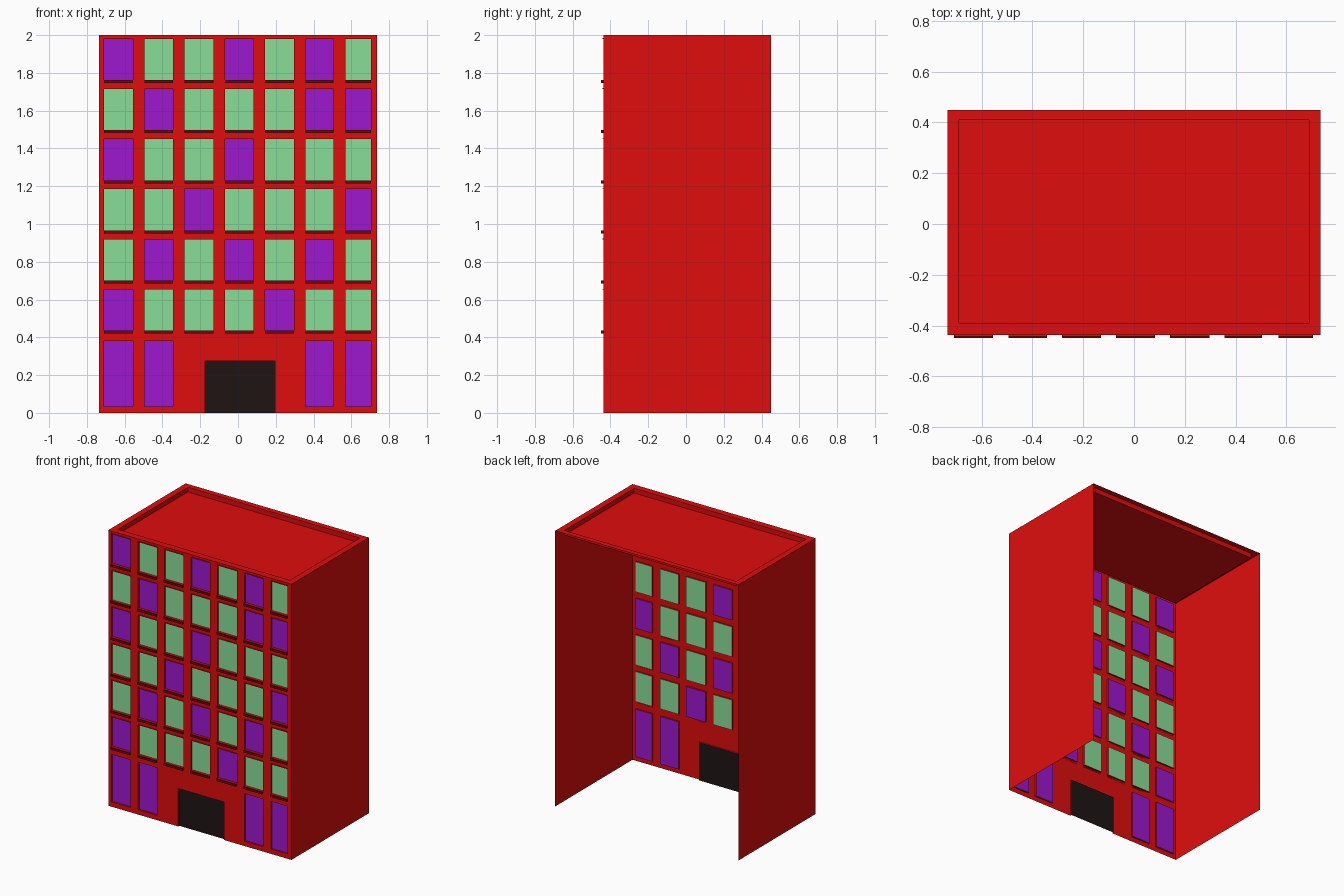
import bpy

if "Cube" in bpy.data.objects:
    bpy.data.objects.remove(bpy.data.objects["Cube"])

W, FRONT, BACK, TOP = 0.735, -0.437, 0.45, 2.0
RECESS = 0.012


def material(name, rgb):
    m = bpy.data.materials.new(name)
    m.diffuse_color = (*rgb, 1)
    m.use_nodes = True
    m.node_tree.nodes["Principled BSDF"].inputs["Base Color"].default_value = m.diffuse_color
    return m


RED = material("red_wall", (0.74, 0.004, 0.004))
DARK = material("dark_sill", (0.16, 0.002, 0.002))
PURPLE = material("purple_glass", (0.34, 0.009, 0.63))
GREEN = material("green_glass", (0.25, 0.73, 0.31))
BLACK = material("door_black", (0.013, 0.007, 0.007))


def build(name, quads, mat):
    verts = [v for q in quads for v in q]
    faces = [tuple(range(4 * i, 4 * i + 4)) for i in range(len(quads))]
    me = bpy.data.meshes.new(name)
    me.from_pydata(verts, [], faces)
    me.materials.append(mat)
    ob = bpy.data.objects.new(name, me)
    bpy.context.collection.objects.link(ob)
    return ob


def front_quad(x0, x1, z0, z1, y):
    return [(x0, y, z0), (x1, y, z0), (x1, y, z1), (x0, y, z1)]


def flat_quad(x0, x1, y0, y1, z):
    return [(x0, y0, z), (x1, y0, z), (x1, y1, z), (x0, y1, z)]


def side_quad(x, y0, y1, z0, z1):
    return [(x, y0, z0), (x, y1, z0), (x, y1, z1), (x, y0, z1)]


def reveals(x0, x1, z0, z1):
    # Inner edges of an opening, facing into it
    a, b = FRONT, FRONT + RECESS
    return [side_quad(x0, a, b, z0, z1), side_quad(x1, a, b, z0, z1)[::-1],
            flat_quad(x0, x1, a, b, z0), flat_quad(x0, x1, a, b, z1)[::-1]]


def box(x0, x1, y0, y1, z0, z1):
    return [front_quad(x0, x1, z0, z1, y0), front_quad(x0, x1, z0, z1, y1)[::-1],
            side_quad(x1, y0, y1, z0, z1), side_quad(x0, y0, y1, z0, z1)[::-1],
            flat_quad(x0, x1, y0, y1, z1), flat_quad(x0, x1, y0, y1, z0)[::-1]]


def wall_band(z_low, z_high, holes):
    # One storey of the front wall, as a grid with the openings left out
    xs = sorted({-W, W, *(v for h in holes for v in h[:2])})
    zs = sorted({z_low, z_high, *(v for h in holes for v in h[2:])})
    quads = []
    for x0, x1 in zip(xs, xs[1:]):
        for z0, z1 in zip(zs, zs[1:]):
            cx, cz = (x0 + x1) / 2, (z0 + z1) / 2
            if not any(h[0] < cx < h[1] and h[2] < cz < h[3] for h in holes):
                quads.append(front_quad(x0, x1, z0, z1, FRONT))
    return quads


COLS = [(-0.71, -0.555), (-0.495, -0.343), (-0.283, -0.13), (-0.07, 0.082),
        (0.142, 0.297), (0.357, 0.505), (0.57, 0.705)]
# Window colours, lowest upper floor first
ROWS = ["PGGGPGG", "GPGPGPG", "GGPGGGP", "PGGPGGG", "GPGGGPP", "PGGPGPG"]

wall, glass, sills, lintels = [], {"P": [], "G": []}, [], []

# Ground floor: four tall windows and the doorway
door = (-0.175, 0.195, 0.0, 0.275)
tall = [(*COLS[i], 0.035, 0.38) for i in (0, 1, 5, 6)]
wall += wall_band(0, 0.41, tall + [door])
for h in tall:
    wall += reveals(*h)
    glass["P"].append(front_quad(*h, FRONT + RECESS))
wall += [q for i, q in enumerate(reveals(*door)) if i != 2]
build("door", [front_quad(*door, FRONT + RECESS)], BLACK)

# Upper floors
for r, colours in enumerate(ROWS):
    z0 = 0.435 + r * 0.2655
    z1 = z0 + 0.218
    holes = [(*c, z0, z1) for c in COLS]
    low = 0.41 if r == 0 else z0 - 0.025
    high = TOP if r == 5 else z0 + 0.2405
    wall += wall_band(low, high, holes)
    for h, c in zip(holes, colours):
        wall += reveals(*h)
        glass[c].append(front_quad(*h, FRONT + RECESS))
        sills += box(h[0], h[1], -0.45, FRONT, z0 - 0.016, z0)
        lintels += box(h[0], h[1], FRONT - 0.006, FRONT, z1, z1 + 0.004)

build("front_wall", wall, RED)
build("purple_windows", glass["P"], PURPLE)
build("green_windows", glass["G"], GREEN)
build("window_sills", sills, DARK)
build("window_lintels", lintels, RED)

# Side walls (the back and underside are open)
build("side_walls", [side_quad(W, FRONT, BACK, 0, TOP),
                     side_quad(-W, FRONT, BACK, 0, TOP)[::-1]], RED)

# Roof: flat rim with a sunken panel
ix, y0, y1, zr = 0.69, -0.39, 0.41, 1.965
roof = [flat_quad(-W, W, FRONT, y0, TOP), flat_quad(-W, W, y1, BACK, TOP),
        flat_quad(-W, -ix, y0, y1, TOP), flat_quad(ix, W, y0, y1, TOP),
        flat_quad(-ix, ix, y0, y1, zr),
        side_quad(-ix, y0, y1, zr, TOP), side_quad(ix, y0, y1, zr, TOP)[::-1],
        front_quad(-ix, ix, zr, TOP, y1), front_quad(-ix, ix, zr, TOP, y0)[::-1]]
build("roof", roof, RED)
